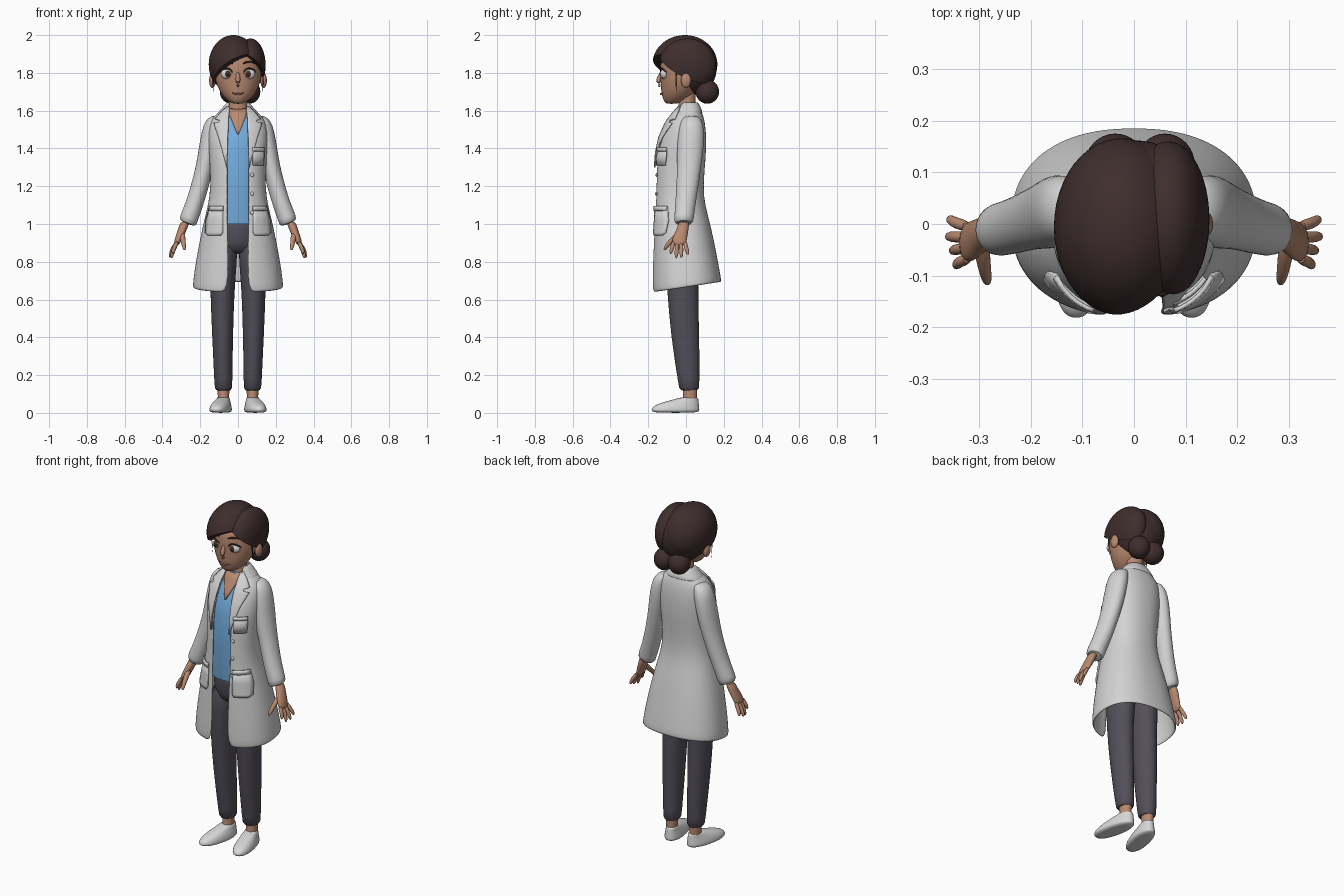
import bpy, bmesh, math
from mathutils import Vector, Matrix

if "Cube" in bpy.data.objects:
    bpy.data.objects.remove(bpy.data.objects["Cube"])


def material(name, *rgb):
    m = bpy.data.materials.new(name)
    m.use_nodes = True
    m.diffuse_color = (*rgb, 1)
    m.node_tree.nodes["Principled BSDF"].inputs["Base Color"].default_value = (*rgb, 1)
    return m


HAIR = material("dark brown hair", .05, .027, .027)
SKIN = material("warm skin", .48, .25, .16)
COAT = material("white cloth", .66, .65, .66)
SHIRT = material("blue cloth", .17, .41, .72)
PANTS = material("charcoal cloth", .085, .078, .1)
SHOE = material("white leather", .68, .68, .68)
EYE = material("eye white", .75, .73, .72)
IRIS = material("brown iris", .07, .035, .02)
LIPS = material("rose lips", .36, .12, .09)
POWER = 2.3  # squareness of the body cross-sections


def finish(name, bm, mat, thick=0, subsurf=0, offset=-1):
    me = bpy.data.meshes.new(name)
    bm.to_mesh(me)
    bm.free()
    me.materials.append(mat)
    ob = bpy.data.objects.new(name, me)
    bpy.context.collection.objects.link(ob)
    bpy.ops.object.select_all(action='DESELECT')
    ob.select_set(True)
    bpy.context.view_layer.objects.active = ob
    bpy.ops.object.shade_smooth_by_angle(angle=math.radians(55))
    if thick:
        mod = ob.modifiers.new("thickness", 'SOLIDIFY')
        mod.thickness, mod.offset = thick, offset
    if subsurf:
        mod = ob.modifiers.new("smoothing", 'SUBSURF')
        mod.levels = mod.render_levels = subsurf
    return ob


def skin_rings(bm, rings, closed):
    rows = [[bm.verts.new(p) for p in r] for r in rings]
    n = len(rows[0])
    for a, b in zip(rows, rows[1:]):
        for j in range(n if closed else n - 1):
            k = (j + 1) % n
            bm.faces.new((a[j], a[k], b[k], b[j]))
    if closed:
        bm.faces.new(rows[0][::-1])
        bm.faces.new(rows[-1])


def loft(name, rows, mat, side=1, seg=28, tilt=None, gaps=None, power=2.0, **kw):
    """Stack rings (z, centre x, half width, front y, back y); gaps open the front."""
    bm = bmesh.new()
    rings = []
    for i, (z, cx, rx, yf, yb) in enumerate(rows):
        cy, ry = (yf + yb) / 2, (yb - yf) / 2
        start = math.asin((gaps[i] / rx) ** (power / 2)) if gaps else 0
        ring = []
        for j in range(seg + 1 if gaps else seg):
            t = start + (math.tau - 2 * start) * j / seg
            s, c = math.sin(t), math.cos(t)
            x = cx * side + rx * math.copysign(abs(s) ** (2 / power), s)
            y = cy - ry * math.copysign(abs(c) ** (2 / power), c)
            ring.append((x, y, z + (tilt(x - cx * side, y, z) if tilt else 0)))
        rings.append(ring)
    skin_rings(bm, rings, not gaps)
    return finish(name, bm, mat, **kw)


def front_y(table, x, z):
    """Front surface depth of a body loft at x, z."""
    for a, b in zip(table, table[1:]):
        if a[0] <= z <= b[0]:
            f = (z - a[0]) / (b[0] - a[0])
            rx, yf, yb = (a[k] + f * (b[k] - a[k]) for k in (2, 3, 4))
            u = min(abs(x) / rx, .97)
            return (yf + yb) / 2 - (yb - yf) / 2 * (1 - u ** POWER) ** (1 / POWER)
    return 0


def patch(name, table, rows, mat, side=1, lift=.004, thick=.008):
    """Cloth piece lying on a body front; rows are (z, inner x, outer x)."""
    bm = bmesh.new()
    grid = []
    for z, x0, x1 in rows:
        xs = sorted((x0 * side, x1 * side))
        row = [xs[0] + (xs[1] - xs[0]) * k / 6 for k in range(7)]
        grid.append([(x, front_y(table, x, z) - lift, z) for x in row])
    skin_rings(bm, grid, False)
    return finish(name, bm, mat, thick=thick, offset=0)


def ball(name, centre, radii, mat, cut=None, seg=32):
    """Ellipsoid, optionally sliced by a plane (point, normal to discard)."""
    bm = bmesh.new()
    bmesh.ops.create_uvsphere(bm, u_segments=seg, v_segments=seg * 3 // 4, radius=1)
    bmesh.ops.transform(bm, verts=bm.verts, matrix=Matrix.Translation(centre) @ Matrix.Diagonal((*radii, 1)))
    if cut:
        res = bmesh.ops.bisect_plane(bm, geom=bm.verts[:] + bm.edges[:] + bm.faces[:],
                                     plane_co=cut[0], plane_no=cut[1], clear_outer=True)
        edges = [e for e in res["geom_cut"] if isinstance(e, bmesh.types.BMEdge)]
        bmesh.ops.edgeloop_fill(bm, edges=edges)
    return finish(name, bm, mat)


def tube(name, pts, mat, side=1, subsurf=1):
    """Round tube through points (x, y, z, radius)."""
    bm = bmesh.new()
    ps = [Vector((p[0] * side, p[1], p[2])) for p in pts]
    rings = []
    for i, p in enumerate(ps):
        d = ps[min(i + 1, len(ps) - 1)] - ps[max(i - 1, 0)]
        q = d.to_track_quat('Z', 'Y')
        r = pts[i][3]
        rings.append([p + q @ Vector((r * math.cos(k * math.tau / 10), r * math.sin(k * math.tau / 10), 0))
                      for k in range(10)])
    skin_rings(bm, rings, True)
    return finish(name, bm, mat, subsurf=subsurf)


# Coat body, open at the front, with a hem that drops forward
coat = [(.665, 0, .24, -.18, .187), (.69, 0, .238, -.182, .185), (.8, 0, .225, -.18, .167),
        (1.0, 0, .185, -.172, .13), (1.1, 0, .158, -.167, .1), (1.2, 0, .143, -.165, .09),
        (1.35, 0, .152, -.162, .105), (1.45, 0, .16, -.142, .108), (1.53, 0, .153, -.105, .102),
        (1.57, 0, .13, -.08, .092), (1.6, 0, .092, -.055, .08), (1.625, 0, .062, -.038, .068)]
openings = [.08, .054, .05, .056, .058, .058, .058, .057, .054, .052, .05, .048]
loft("coat", coat, COAT, seg=44, gaps=openings, power=POWER, thick=.012, subsurf=1,
     tilt=lambda x, y, z: .15 * y * max(0, 1 - z) * 3)
loft("coat_collar", [(1.585, 0, .112, -.065, .09), (1.615, 0, .083, -.05, .08), (1.648, 0, .057, -.034, .062)],
     COAT, gaps=[.055, .05, .048], power=POWER, thick=.01, subsurf=1)

# Shirt and the skin showing in its V neck
shirt = [(1.0, 0, .13, -.135, .09), (1.03, 0, .13, -.138, .09), (1.2, 0, .115, -.143, .07),
         (1.38, 0, .125, -.142, .085), (1.46, 0, .13, -.122, .085), (1.54, 0, .12, -.085, .08),
         (1.58, 0, .09, -.062, .07), (1.61, 0, .055, -.045, .055)]
loft("shirt", shirt, SHIRT, power=POWER)
patch("neckline", shirt, [(1.475, -.003, .003), (1.51, -.018, .018), (1.545, -.032, .032),
                          (1.58, -.046, .046), (1.608, -.05, .05)], SKIN, lift=.003)

# Hips
loft("trouser_hips", [(.84, 0, .1, -.095, .07), (.9, 0, .13, -.115, .09), (.98, 0, .128, -.122, .09),
                      (1.04, 0, .12, -.125, .08)], PANTS, subsurf=1)

# Paired body parts
for s, label in ((1, "left"), (-1, "right")):
    patch(label + "_lapel", coat, [(1.3, .056, .06), (1.38, .056, .08), (1.46, .054, .103), (1.525, .05, .125),
                                   (1.533, .05, .127), (1.538, .05, .1), (1.548, .05, .097), (1.556, .05, .12),
                                   (1.59, .046, .09), (1.62, .045, .058)], COAT, s, lift=.01)
    patch(label + "_hip_pocket", coat, [(.94, .09, .16), (.955, .08, .173), (1.02, .08, .168),
                                        (1.09, .08, .15)], COAT, s, lift=.006)
    patch(label + "_hip_pocket_band", coat, [(1.07, .078, .154), (1.095, .078, .15)], COAT, s, lift=.012)
    loft(label + "_sleeve", [(.998, .268, .044, -.062, .038), (1.03, .26, .046, -.062, .041), (1.1, .232, .044, -.058, .05),
                             (1.2, .202, .045, -.05, .066), (1.3, .176, .046, -.048, .08), (1.4, .157, .05, -.048, .094),
                             (1.5, .14, .05, -.04, .096), (1.545, .128, .045, -.03, .085), (1.575, .11, .03, -.01, .065)],
         COAT, s, tilt=lambda x, y, z: .4 * x * s * (1.6 - z) / .6, subsurf=1)
    loft(label + "_palm", [(.885, .327, .012, -.07, -.004), (.905, .321, .018, -.075, .004), (.935, .309, .022, -.07, .008),
                           (.97, .294, .024, -.05, .014), (1.02, .278, .026, -.038, .02)], SKIN, s, seg=16, subsurf=1)
    tips = ((-.066, -.082, .84, .345), (-.046, -.052, .818, .352), (-.026, -.024, .822, .36), (-.006, .01, .838, .357))
    for n, (y0, y1, z1, x1) in enumerate(tips):
        mid = ((.324 + x1) / 2 + .006, (y0 + y1) / 2, (.9 + z1) / 2, .0115)
        tube(f"{label}_finger_{n + 1}", [(.318, y0, .91, .012), mid, (x1, y1, z1 + .008, .01),
                                         (x1, y1, z1, .005)], SKIN, s)
    tube(label + "_thumb", [(.297, -.03, .955, .017), (.292, -.068, .92, .015), (.287, -.098, .89, .012),
                            (.284, -.112, .868, .009), (.283, -.115, .862, .004)], SKIN, s)
    loft(label + "_trouser_leg", [(.115, .077, .046, -.035, .07), (.14, .077, .047, -.038, .071), (.4, .082, .055, -.08, .072),
                                  (.65, .083, .064, -.1, .062), (.8, .077, .072, -.11, .075),
                                  (.95, .068, .068, -.112, .085)], PANTS, s, subsurf=1)
    loft(label + "_ankle", [(.04, .077, .032, -.03, .06), (.09, .077, .03, -.015, .057),
                            (.16, .077, .034, -.02, .06)], SKIN, s, seg=20)
    shoe = loft(label + "_shoe", [(0, 0, .046, -.178, .066), (.012, 0, .053, -.186, .072), (.022, 0, .053, -.186, .072),
                                  (.04, 0, .049, -.172, .07), (.058, 0, .041, -.12, .068), (.072, 0, .035, -.06, .066),
                                  (.084, 0, .031, -.025, .066)], SHOE, seg=32, power=2.2, subsurf=1)
    shoe.location.x = .08 * s
    shoe.rotation_euler.z = math.radians(12) * s
    # Face details on each side
    ball(label + "_ear", (.136 * s, .0, 1.76), (.017, .027, .04), SKIN, seg=16)
    ball(label + "_eye", (.058 * s, -.115, 1.795), (.033, .021, .028), EYE, seg=20)
    ball(label + "_iris", (.055 * s, -.126, 1.795), (.018, .013, .02), IRIS, seg=16)
    ball(label + "_pupil", (.054 * s, -.131, 1.795), (.009, .011, .01), HAIR, seg=12)
    tube(label + "_eyelid", [(.026, -.13, 1.8, .003), (.042, -.138, 1.821, .005), (.062, -.133, 1.826, .005),
                             (.082, -.118, 1.817, .005), (.096, -.103, 1.802, .003)], HAIR, s)
    tube(label + "_eyebrow", [(.024, -.138, 1.848, .004), (.05, -.131, 1.86, .006), (.075, -.117, 1.86, .005),
                              (.095, -.099, 1.847, .003)], HAIR, s)
    tube(label + "_hair_strand", [(.128, -.05, 1.83, .007), (.134, -.055, 1.77, .004),
                                  (.13, -.05, 1.69, .002)], HAIR, s)

# Chest pocket and buttons
patch("chest_pocket", coat, [(1.31, .08, .132), (1.35, .078, .136), (1.4, .078, .136)], COAT, lift=.006)
patch("chest_pocket_band", coat, [(1.385, .076, .138), (1.405, .076, .138)], COAT, lift=.012)
for n, z in enumerate((1.26, 1.16, 1.06)):
    ball(f"button_{n + 1}", (.075, front_y(coat, .075, z) - .004, z), (.01, .006, .01), SHOE, seg=12)

# Neck and head
loft("neck", [(1.55, 0, .06, -.05, .06), (1.6, 0, .049, -.038, .05), (1.72, 0, .046, -.045, .05)], SKIN)
loft("head", [(1.636, 0, .022, -.1, -.055), (1.645, 0, .046, -.115, -.015), (1.675, 0, .078, -.127, .03),
              (1.71, 0, .102, -.132, .06), (1.76, 0, .121, -.136, .09), (1.81, 0, .127, -.138, .11),
              (1.86, 0, .122, -.137, .11), (1.9, 0, .108, -.122, .1), (1.94, 0, .075, -.085, .08),
              (1.955, 0, .03, -.04, .04)], SKIN, subsurf=1)
tube("nose", [(0, -.128, 1.805, .01), (0, -.141, 1.775, .012), (0, -.15, 1.75, .016),
              (0, -.144, 1.734, .012), (0, -.135, 1.728, .005)], SKIN)
tube("mouth", [(-.038, -.12, 1.697, .002), (-.018, -.131, 1.689, .005), (0, -.134, 1.687, .006),
               (.018, -.131, 1.689, .005), (.038, -.12, 1.697, .002)], LIPS)

# Hair: swept fringe, smaller side lobe, back cap and a double bun
parting = (.05, -.14, 1.9)
ball("hair_fringe", (-.024, -.006, 1.845), (.131, .172, .155), HAIR, (parting, (.45, -.35, -.82)), 48)
ball("hair_side", (.066, .008, 1.84), (.08, .152, .142), HAIR, (parting, (-.5, -.4, -.77)), 48)
ball("hair_back", (0, .03, 1.825), (.137, .132, .145), HAIR, ((0, 0, 1.75), (0, -.8, -.6)), 48)
ball("bun_right", (-.036, .113, 1.7), (.06, .062, .063), HAIR)
ball("bun_left", (.06, .113, 1.7), (.058, .062, .063), HAIR)
